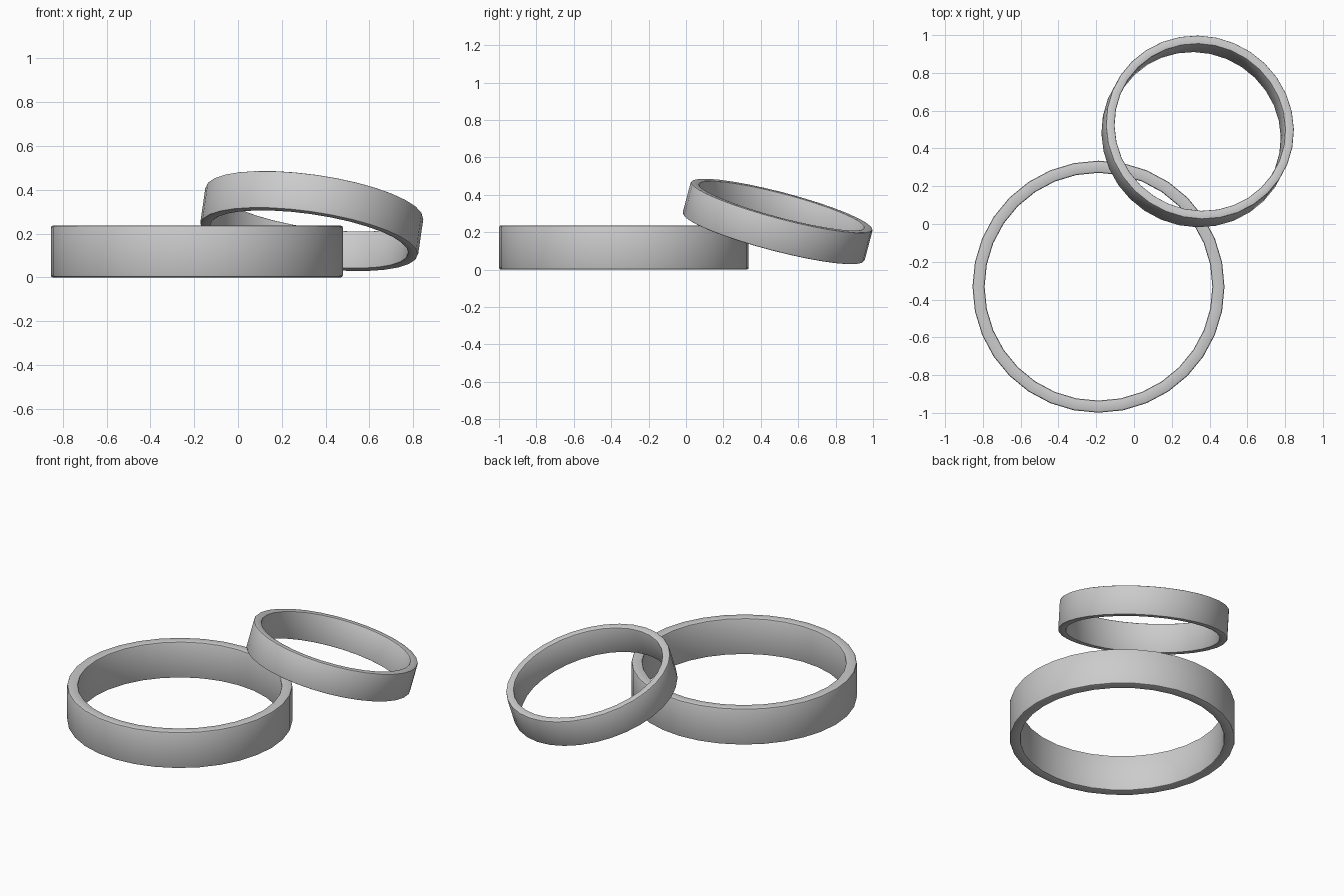
import bpy, bmesh, math
from mathutils import Vector

if "Cube" in bpy.data.objects:
    bpy.data.objects.remove(bpy.data.objects["Cube"])

metal = bpy.data.materials.new("grey metal")
metal.diffuse_color = (0.6, 0.6, 0.6, 1)
metal.use_nodes = True
metal.node_tree.nodes["Principled BSDF"].inputs["Base Color"].default_value = metal.diffuse_color

SIDES = 32


def ring(name, centre, axis, outer, inner, height, bevel):
    """Revolve a bevelled rectangle around z, then tilt it to the axis."""
    h, b = height / 2, bevel
    profile = [(inner, -h + b), (inner + b * .3, -h + b * .3), (inner + b, -h),
               (outer - b, -h), (outer - b * .3, -h + b * .3), (outer, -h + b),
               (outer, h - b), (outer - b * .3, h - b * .3), (outer - b, h),
               (inner + b, h), (inner + b * .3, h - b * .3), (inner, h - b)]
    bm = bmesh.new()
    loops = []
    for i in range(SIDES):
        a = 2 * math.pi * i / SIDES
        loops.append([bm.verts.new((r * math.cos(a), r * math.sin(a), z)) for r, z in profile])
    n = len(profile)
    for i in range(SIDES):
        p, q = loops[i], loops[(i + 1) % SIDES]
        for j in range(n):
            k = (j + 1) % n
            bm.faces.new((p[j], q[j], q[k], p[k]))
    bmesh.ops.recalc_face_normals(bm, faces=bm.faces)
    mesh = bpy.data.meshes.new(name)
    bm.to_mesh(mesh)
    bm.free()
    obj = bpy.data.objects.new(name, mesh)
    bpy.context.collection.objects.link(obj)
    obj.location = centre
    obj.rotation_euler = Vector((0, 0, 1)).rotation_difference(Vector(axis)).to_euler()
    mesh.materials.append(metal)
    bpy.ops.object.select_all(action='DESELECT')
    obj.select_set(True)
    bpy.context.view_layer.objects.active = obj
    bpy.ops.object.shade_smooth_by_angle(angle=math.radians(30))
    return obj


# large band lying flat
ring("large_ring", (-0.188, -0.332, 0.118), (0, 0, 1), 0.667, 0.603, 0.236, 0.009)
# smaller band leaning on the large one
ring("small_ring", (0.337, 0.49, 0.257), (0.14, 0.253, 0.957), 0.503, 0.456, 0.178, 0.007)
